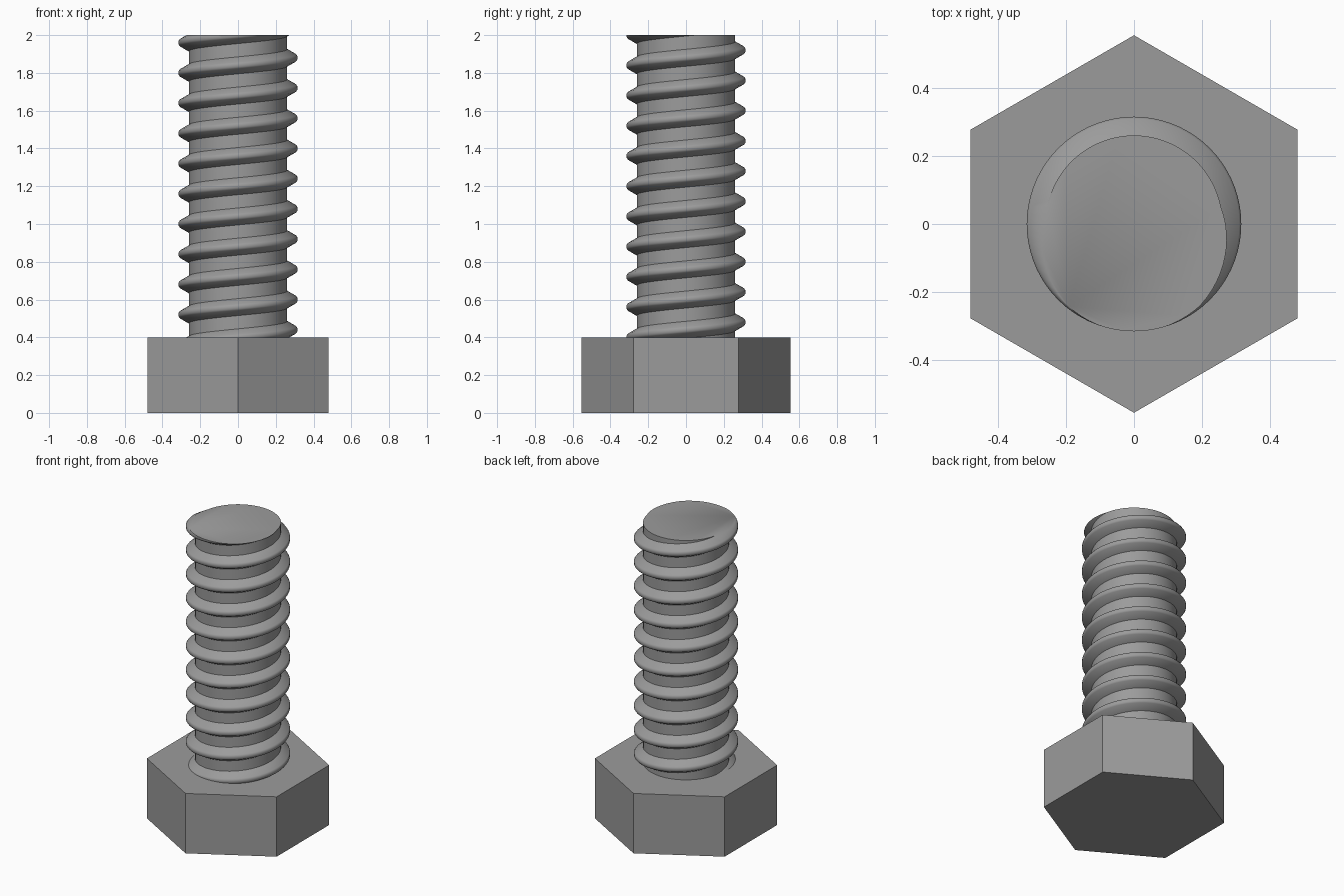
import bpy, bmesh, math
from mathutils import Vector

if "Cube" in bpy.data.objects:
    bpy.data.objects.remove(bpy.data.objects["Cube"])

HEAD_R, HEAD_H, TOP = 0.554, 0.4, 2.0
PITCH, STEPS, TURNS = 0.16, 72, 13

steel = bpy.data.materials.new("grey_steel")
steel.diffuse_color = (0.33, 0.33, 0.33, 1)
steel.use_nodes = True
steel.node_tree.nodes["Principled BSDF"].inputs["Base Color"].default_value = steel.diffuse_color


def make_object(name, bm):
    bmesh.ops.recalc_face_normals(bm, faces=bm.faces)
    mesh = bpy.data.meshes.new(name)
    bm.to_mesh(mesh)
    bm.free()
    mesh.materials.append(steel)
    obj = bpy.data.objects.new(name, mesh)
    bpy.context.collection.objects.link(obj)
    return obj


# hexagonal head with corners on the y axis
bm = bmesh.new()
ring = [bm.verts.new((HEAD_R * math.cos(a), HEAD_R * math.sin(a), 0))
        for a in (math.radians(30 + 60 * i) for i in range(6))]
base = bm.faces.new(ring)
up = bmesh.ops.extrude_face_region(bm, geom=[base], use_keep_orig=True)
bmesh.ops.translate(bm, vec=(0, 0, HEAD_H),
                    verts=[v for v in up["geom"] if isinstance(v, bmesh.types.BMVert)])
make_object("hex_head", bm)

# threaded shank: a ridge profile (radius, height offset) swept along a helix
profile = [(0.26, -0.045), (0.309, -0.017), (0.315, -0.008),
           (0.315, 0.008), (0.309, 0.017), (0.26, 0.045)]
bm = bmesh.new()
rows = []
for i in range(TURNS * STEPS + 1):
    a = 2 * math.pi * i / STEPS
    z = 0.12 + PITCH * i / STEPS
    rows.append([bm.verts.new((r * math.cos(a), r * math.sin(a), z + dz))
                 for r, dz in profile])
for i in range(len(rows) - 1):
    p, q = rows[i], rows[i + 1]
    for k in range(len(profile) - 1):
        bm.faces.new((p[k], q[k], q[k + 1], p[k + 1]))
    # root wall up to the next turn
    if i + 1 + STEPS < len(rows):
        bm.faces.new((p[-1], q[-1], rows[i + 1 + STEPS][0], rows[i + STEPS][0]))

# trim both ends flat and cap them; the lower end sits inside the head
for height, direction in ((TOP, 1), (HEAD_H - 0.02, -1)):
    cut = bmesh.ops.bisect_plane(
        bm, geom=bm.verts[:] + bm.edges[:] + bm.faces[:], dist=1e-6,
        plane_co=Vector((0, 0, height)), plane_no=Vector((0, 0, direction)),
        clear_outer=True)
    rim = [e for e in bm.edges if e.is_boundary
           and all(abs(v.co.z - height) < 1e-5 for v in e.verts)]
    bmesh.ops.edgeloop_fill(bm, edges=rim)
shank = make_object("threaded_shank", bm)
bpy.context.view_layer.objects.active = shank
shank.select_set(True)
bpy.ops.object.shade_smooth_by_angle(angle=math.radians(40))
